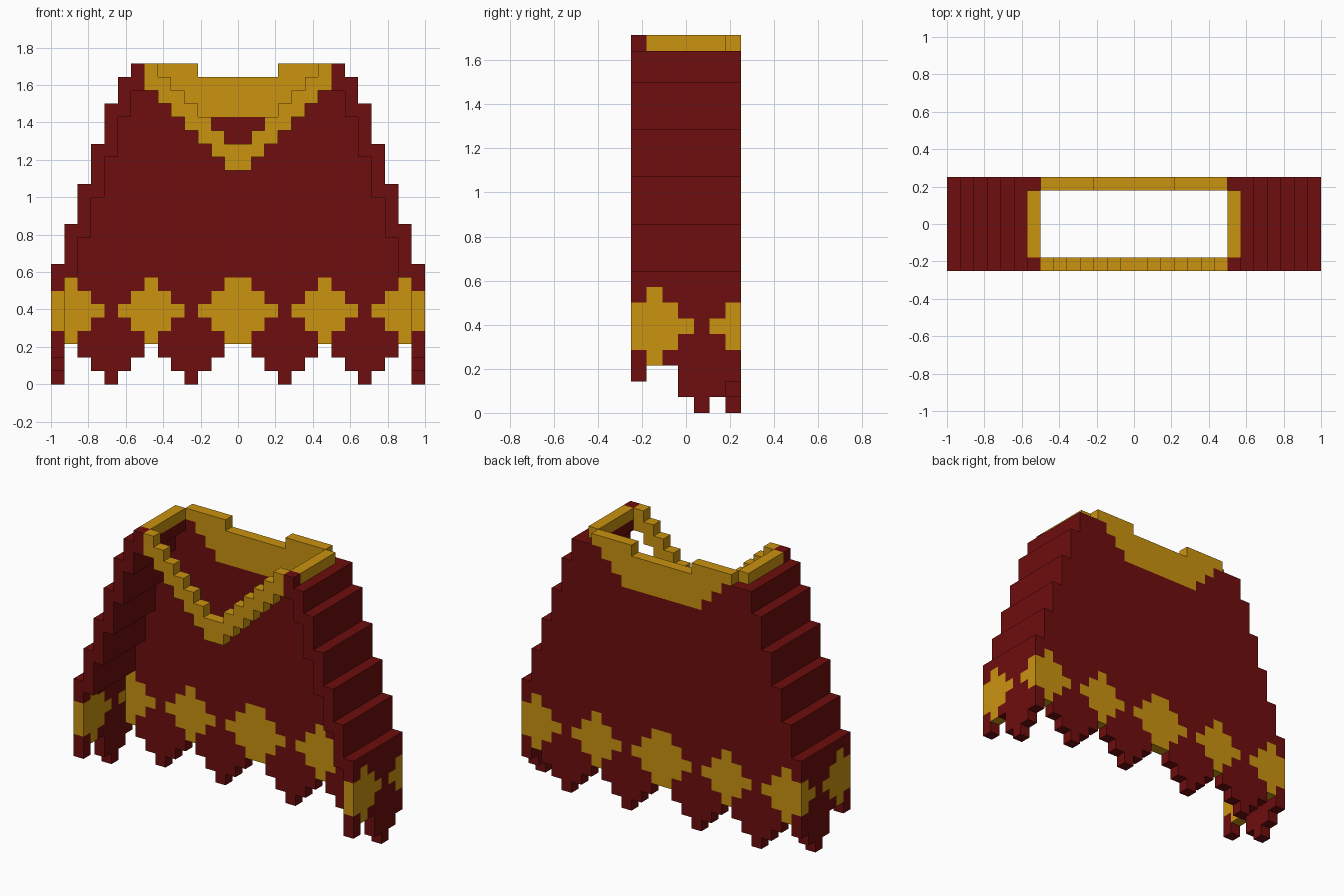
import bpy, bmesh
from mathutils import Vector

if "Cube" in bpy.data.objects:
    bpy.data.objects.remove(bpy.data.objects["Cube"])

U = 1 / 14            # block size: 28 x 7 x 24 blocks
RED, GOLD = 0, 1


def material(name, rgb):
    m = bpy.data.materials.new(name)
    m.diffuse_color = (*rgb, 1)
    m.use_nodes = True
    m.node_tree.nodes["Principled BSDF"].inputs["Base Color"].default_value = m.diffuse_color
    return m


MATS = [material("dark_red", (0.158, 0.0042, 0.0042)),
        material("gold", (0.59, 0.292, 0.005))]


def cell_x(i, s):
    """Grid cell of the i-th column (1..14) out from the middle on side s."""
    return i - 1 if s > 0 else -i


def hem(d, z):
    """Colour of the diamond border, d blocks away from a diamond's centre."""
    return GOLD if abs(z - 5) <= 2 - d else RED


# outer width in columns -> (bottom, top) of each stepped shoulder slab
STEPS = {14: (0, 9), 13: (8, 12), 12: (11, 15), 11: (14, 18),
         10: (17, 21), 9: (20, 23), 8: (22, 24)}


# Back panel: stepped outline, toothed hem, diamonds and gold neckline
def back_panel():
    cells = {}
    for s in (-1, 1):
        for i in range(1, 15):
            d = min(abs(i - c) for c in (1, 7, 13))
            top = 23 if i <= 3 or i == 8 else 24 if i < 8 else STEPS[i][1]
            for z in range(3 - d, top):
                neck = z >= 20 and i <= z - 16
                cells[cell_x(i, s), 6, z] = GOLD if neck else hem(d, z)
    return cells


# Side: slabs stepping in toward the shoulder, with a gold top edge
def side(s):
    cells = {}
    for i, (low, top) in STEPS.items():
        for y in range(6):
            d = min(abs(y - 1), abs(y - 7))
            bottom = low
            if i == 14:
                bottom = 3 if y == 2 else 3 - d
            for z in range(bottom, top):
                col = hem(d, z) if i == 14 else RED
                if z == 23 and y > 0:
                    col = GOLD
                cells[cell_x(i, s), y, z] = col
    return cells


# Front neck band: open V, two blocks tall in each column
def neck_band():
    return {(cell_x(i, s), 0, z): GOLD
            for s in (-1, 1) for i in range(1, 8) for z in (15 + i, 16 + i)}


# Each block face: outward direction and its four corners
FACES = [((1, 0, 0), ((1, 0, 0), (1, 1, 0), (1, 1, 1), (1, 0, 1))),
         ((-1, 0, 0), ((0, 0, 0), (0, 0, 1), (0, 1, 1), (0, 1, 0))),
         ((0, 1, 0), ((0, 1, 0), (0, 1, 1), (1, 1, 1), (1, 1, 0))),
         ((0, -1, 0), ((0, 0, 0), (1, 0, 0), (1, 0, 1), (0, 0, 1))),
         ((0, 0, 1), ((0, 0, 1), (1, 0, 1), (1, 1, 1), (0, 1, 1))),
         ((0, 0, -1), ((0, 0, 0), (0, 1, 0), (1, 1, 0), (1, 0, 0)))]


def build(name, cells, solid):
    """Skin the blocks of one part, leaving out faces hidden by neighbours."""
    bm = bmesh.new()
    verts = {}
    for (x, y, z), col in cells.items():
        for (dx, dy, dz), corners in FACES:
            if (x + dx, y + dy, z + dz) in solid:
                continue
            quad = []
            for a, b, c in corners:
                k = (x + a, y + b, z + c)
                if k not in verts:
                    verts[k] = bm.verts.new(Vector((k[0], k[1] - 3.5, k[2])) * U)
                quad.append(verts[k])
            bm.faces.new(quad).material_index = col
    me = bpy.data.meshes.new(name)
    bm.to_mesh(me)
    bm.free()
    for m in MATS:
        me.materials.append(m)
    bpy.context.collection.objects.link(bpy.data.objects.new(name, me))


parts = {"back_panel": back_panel(), "left_side": side(-1),
         "right_side": side(1), "front_neck_band": neck_band()}
solid = set().union(*parts.values())
for part, blocks in parts.items():
    build(part, blocks, solid)
